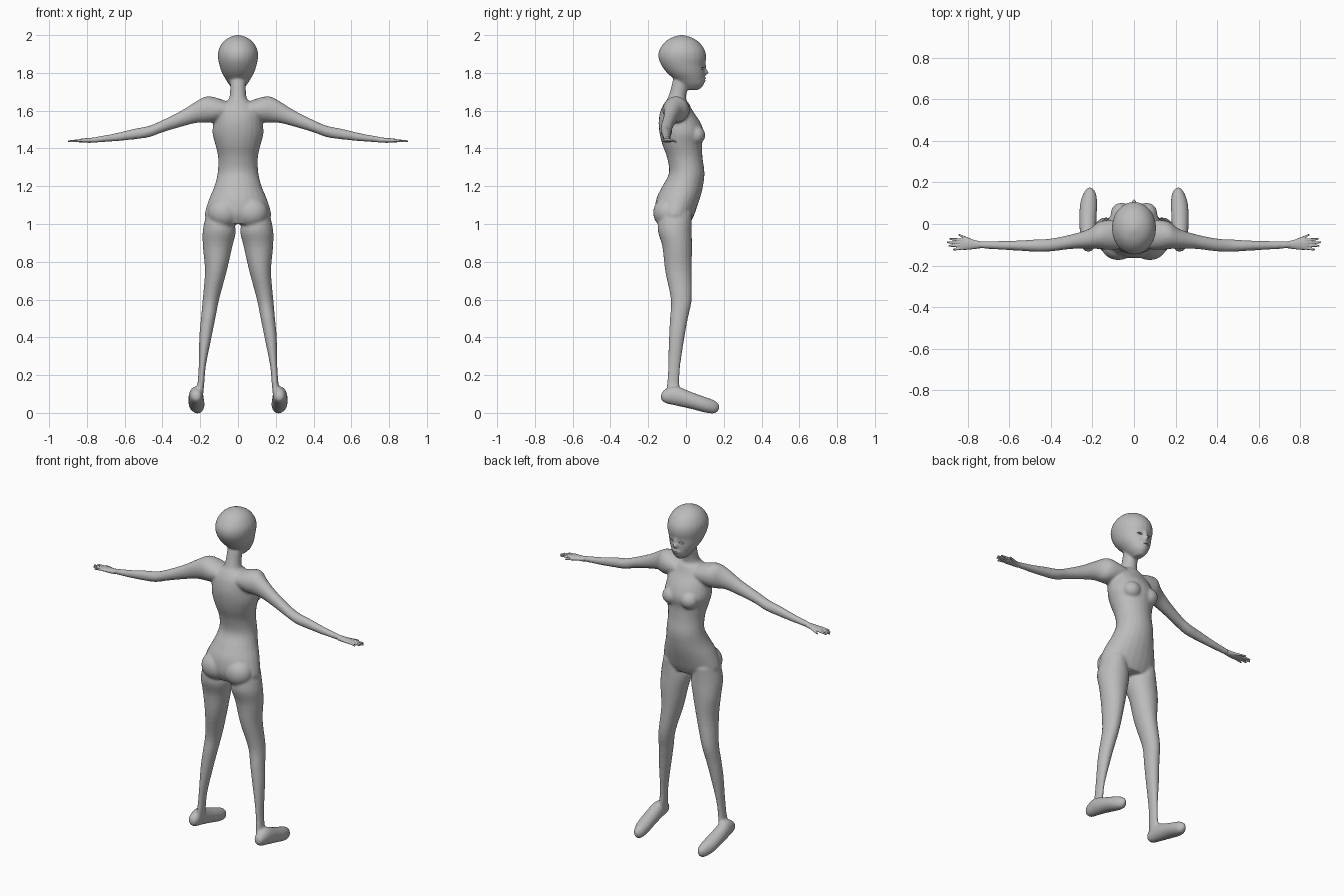
import bpy
import bmesh
import math
from mathutils import Matrix, Vector

cube = bpy.data.objects.get("Cube")
if cube:
    bpy.data.objects.remove(cube, do_unlink=True)


def make_material(name, value):
    mat = bpy.data.materials.new(name)
    mat.use_nodes = True
    color = (value, value, value, 1)
    mat.diffuse_color = color
    mat.node_tree.nodes["Principled BSDF"].inputs["Base Color"].default_value = color
    return mat


grey = make_material("plain grey", 0.5)


def spline(rows, steps=4):
    """Smoothly interpolated copies of the given section rows."""
    rows = [Vector(r) for r in rows]
    result = []
    for i in range(len(rows) - 1):
        p, q = rows[i], rows[i + 1]
        before, after = rows[max(i - 1, 0)], rows[min(i + 2, len(rows) - 1)]
        for k in range(steps):
            t = k / steps
            m, n = (q - before) / 2, (after - p) / 2
            result.append(p + m * t + (3 * (q - p) - 2 * m - n) * t ** 2
                          + (2 * (p - q) + m + n) * t ** 3)
    return result + [rows[-1]]


def loft(bm, axis, rows, side=1, sides=24):
    """Skin oval sections; each row is position, low and high of both cross axes."""
    rings = []
    for t, a0, a1, b0, b1 in spline(rows):
        ring = []
        for k in range(sides):
            angle = math.tau * k / sides
            a = (a0 + a1) / 2 + (a1 - a0) / 2 * math.cos(angle)
            b = (b0 + b1) / 2 + (b1 - b0) / 2 * math.sin(angle)
            x, y, z = {"x": (t, a, b), "y": (a, t, b), "z": (a, b, t)}[axis]
            ring.append(bm.verts.new((x * side, y, z)))
        rings.append(ring)
    for low, high in zip(rings, rings[1:]):
        for k in range(sides):
            n = (k + 1) % sides
            bm.faces.new((low[k], low[n], high[n], high[k]))
    bm.faces.new(rings[0])
    bm.faces.new(rings[-1])


def centred(rows):
    return [(t, -w, w, back, front) for t, w, back, front in rows]


def blob(bm, center, radii):
    matrix = Matrix.Translation(center) @ Matrix.Diagonal(radii).to_4x4()
    bmesh.ops.create_uvsphere(bm, u_segments=24, v_segments=16, radius=1, matrix=matrix)


def finger(bm, base, tip, side):
    """A tapered rod with round ends."""
    p, q = (Vector((v[0] * side, v[1], v[2])) for v in (base, tip))
    turn = (q - p).to_track_quat("Z", "Y").to_matrix().to_4x4()
    bmesh.ops.create_cone(bm, cap_ends=True, segments=12, radius1=0.008, radius2=0.005,
                          depth=(q - p).length,
                          matrix=Matrix.Translation((p + q) / 2) @ turn)
    blob(bm, p, (0.008,) * 3)
    blob(bm, q, (0.005,) * 3)


def finish(name, bm, voxel=0, smoothing=0):
    bmesh.ops.recalc_face_normals(bm, faces=bm.faces[:])
    for face in bm.faces:
        face.smooth = True
    mesh = bpy.data.meshes.new(name)
    bm.to_mesh(mesh)
    bm.free()
    mesh.materials.append(grey)
    obj = bpy.data.objects.new(name, mesh)
    bpy.context.scene.collection.objects.link(obj)
    if voxel:
        remesh = obj.modifiers.new("blend parts", "REMESH")
        remesh.mode = "VOXEL"
        remesh.voxel_size = voxel
        remesh.use_smooth_shade = True
        smooth = obj.modifiers.new("soften", "SMOOTH")
        smooth.factor = 0.5
        smooth.iterations = smoothing
    return obj


# Sections of the body, from bottom to top or from root to end
torso = [
    (1.0, .15, -.14, .02), (1.04, .175, -.16, .04), (1.08, .17, -.165, .055),
    (1.14, .15, -.155, .075), (1.2, .125, -.125, .09), (1.27, .108, -.09, .098),
    (1.35, .105, -.1, .088), (1.42, .12, -.125, .085), (1.48, .135, -.14, .095),
    (1.54, .13, -.145, .075), (1.6, .12, -.135, .035), (1.64, .08, -.115, .015),
    (1.66, .05, -.1, 0), (1.7, .042, -.085, .005), (1.76, .042, -.07, .02)]
head = [
    (1.71, .02, 0, .07), (1.735, .045, -.03, .093), (1.76, .062, -.055, .098),
    (1.8, .085, -.1, .1), (1.84, .098, -.13, .1), (1.88, .106, -.146, .107),
    (1.92, .103, -.142, .1), (1.96, .082, -.115, .072), (1.985, .052, -.08, .035),
    (2.0, .012, -.035, -.01)]
leg = [
    (1.06, .04, .165, -.14, .03), (.97, .012, .186, -.15, .03),
    (.88, .03, .186, -.125, .032), (.75, .06, .175, -.11, .03),
    (.6, .1, .187, -.08, .03), (.5, .12, .196, -.085, .01),
    (.4, .14, .205, -.09, -.008), (.25, .17, .208, -.095, -.03),
    (.16, .178, .214, -.1, -.035), (.09, .185, .225, -.11, -.03)]
foot = [
    (-.132, .205, .235, .07, .1), (-.11, .19, .25, .052, .125),
    (-.05, .184, .26, .038, .14), (.03, .18, .263, .02, .11),
    (.1, .177, .259, .002, .085), (.15, .184, .242, -.003, .066),
    (.175, .204, .222, .015, .045)]
arm = [
    (.06, -.12, .02, 1.56, 1.65), (.12, -.125, .02, 1.54, 1.67),
    (.17, -.12, .01, 1.535, 1.675), (.22, -.118, -.025, 1.535, 1.65),
    (.3, -.12, -.05, 1.515, 1.6), (.4, -.132, -.07, 1.485, 1.55),
    (.47, -.134, -.074, 1.46, 1.52), (.55, -.129, -.079, 1.448, 1.504),
    (.65, -.123, -.082, 1.438, 1.48), (.76, -.116, -.084, 1.431, 1.46)]
palm = [
    (.74, -.117, -.083, 1.431, 1.46), (.78, -.122, -.075, 1.43, 1.456),
    (.82, -.125, -.07, 1.431, 1.453), (.837, -.12, -.075, 1.436, 1.45)]

# Body: every large part blended into one skin
bm = bmesh.new()
loft(bm, "z", centred(torso))
loft(bm, "z", centred(head))
for side in (1, -1):
    loft(bm, "z", leg, side)
    loft(bm, "y", foot, side)
    loft(bm, "x", arm, side)
    blob(bm, (side * .06, .052, 1.47), (.052, .05, .05))
    blob(bm, (side * .075, -.1, 1.06), (.085, .074, .08))
# Nose and lips
blob(bm, (0, .1, 1.803), (.013, .02, .014))
blob(bm, (0, .097, 1.825), (.009, .012, .03))
blob(bm, (0, .095, 1.765), (.024, .012, .012))
body = finish("body", bm, 0.007, 6)

# Slits for the eyes and mouth
bm = bmesh.new()
for side in (1, -1):
    blob(bm, (side * .037, .092, 1.824), (.017, .013, .006))
blob(bm, (0, .106, 1.765), (.02, .008, .0025))
cutter = finish("face_slit_cutter", bm)
cutter.hide_render = True
cutter.hide_viewport = True
cut = body.modifiers.new("face slits", "BOOLEAN")
cut.operation = "DIFFERENCE"
cut.solver = "EXACT"
cut.object = cutter

# Eyeballs set back in the slits
bm = bmesh.new()
for side in (1, -1):
    blob(bm, (side * .037, .073, 1.824), (.016, .013, .01))
finish("eyes", bm)

# Hands: palm, thumb and four fingers
tips = [(.885, -.071), (.897, -.088), (.888, -.105), (.867, -.123)]
for name, side in (("left_hand", 1), ("right_hand", -1)):
    bm = bmesh.new()
    loft(bm, "x", palm, side)
    finger(bm, (.775, -.083, 1.443), (.84, -.053, 1.436), side)
    for i, (x, y) in enumerate(tips):
        finger(bm, (.82, -.078 - .0125 * i, 1.443), (x, y, 1.438), side)
    finish(name, bm, 0.003, 2)
